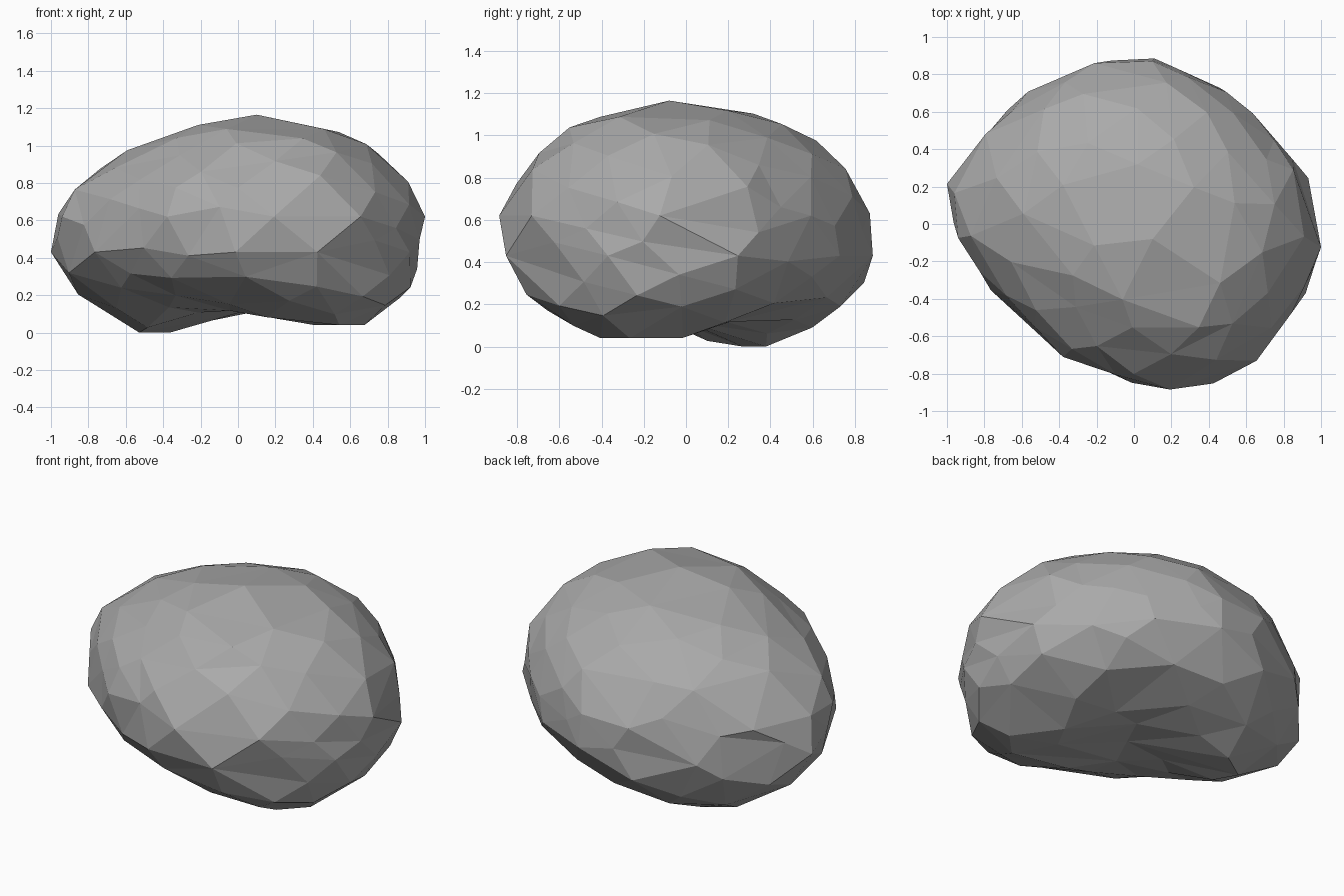
import bpy
import bmesh
import math
import random
from mathutils import Vector

cube = bpy.data.objects.get("Cube")
if cube:
    bpy.data.objects.remove(cube, do_unlink=True)
random.seed(4)

# Outline seen from above, counter-clockwise
OUTLINE = [(1, -.12), (.94, .25), (.63, .6), (.47, .73), (.12, .885), (-.23, .87),
           (-.56, .7), (-.82, .49), (-1, .2), (-.97, -.07), (-.77, -.37),
           (-.4, -.71), (-.02, -.86), (.18, -.885), (.42, -.86), (.65, -.73), (.92, -.37)]

# Levels: height, x min, x max, y min, y max, narrowing across the keel
LEVELS = [(0, .05, .05, 0, 0, .5), (0, -.55, .68, -.42, .4, .5),
          (.1, -.75, .86, -.6, .65, .72), (.26, -.93, .96, -.78, .83, .88),
          (.43, -1, .995, -.875, .885, .98), (.62, -.97, 1, -.885, .875, 1),
          (.75, -.91, .96, -.845, .845, 1), (.84, -.85, .89, -.78, .78, 1),
          (.95, -.65, .79, -.66, .67, 1), (1.06, -.43, .62, -.56, .47, 1),
          (1.14, -.12, .41, -.37, .22, 1), (1.165, -.05, .25, -.27, .1, 1),
          (1.165, .1, .1, -.08, -.08, 1)]
KEEL = Vector((-.81, .58))
ACROSS = Vector((.58, .81))


def latitude(level):
    width = (level[2] - level[1] + level[4] - level[3]) / 4
    return math.atan2((level[0] - .5) / .6, width / .94)


LATS = [latitude(level) for level in LEVELS]
BELLY_LOW, BELLY_HIGH = LATS[4], LATS[5]


def level_at(lat):
    """Blend the two neighbouring levels."""
    for i in range(len(LATS) - 1):
        if lat <= LATS[i + 1]:
            t = max(0, (lat - LATS[i]) / (LATS[i + 1] - LATS[i]))
            return [a + (b - a) * t for a, b in zip(LEVELS[i], LEVELS[i + 1])]
    return LEVELS[-1]


def outline_at(angle):
    """Point of the outline in the given direction."""
    d = Vector((math.cos(angle), math.sin(angle)))
    for i, a in enumerate(OUTLINE):
        a, b = Vector(a), Vector(OUTLINE[(i + 1) % len(OUTLINE)])
        if a.cross(d) >= -1e-6 and d.cross(b) >= -1e-6 and a.dot(d) > 0:
            return d * (a.cross(b) / d.cross(b - a))
    return d


def squeeze(p, narrow):
    return p - ACROSS * p.dot(ACROSS) * (1 - narrow)


def surface(d):
    """Point of the boulder in the given direction."""
    z, x0, x1, y0, y1, narrow = level_at(math.asin(max(-1, min(1, d.z))))
    ring = [squeeze(Vector(p), narrow) for p in OUTLINE]
    xs, ys = [p.x for p in ring], [p.y for p in ring]
    p = squeeze(outline_at(math.atan2(d.y, d.x)), narrow)
    x = x0 + (x1 - x0) * (p.x - min(xs)) / (max(xs) - min(xs))
    y = y0 + (y1 - y0) * (p.y - min(ys)) / (max(ys) - min(ys))
    # Arched underside, a little higher towards the front left end
    v = Vector((x, y)).dot(KEEL)
    arch = max(.12 * (1 - (v / .5) ** 2), 0 if v > 0 else .04)
    return Vector((x, y, z + arch * max(0, 1 - z / .26)))


def direction(lat, angle):
    return Vector((math.cos(lat) * math.cos(angle), math.cos(lat) * math.sin(angle), math.sin(lat)))


# Corners zigzag around the belly
points = []
for i, (x, y) in enumerate(OUTLINE):
    high = (i % 2 == 0) != (i > 3)
    points.append(direction(BELLY_HIGH if high else BELLY_LOW, math.atan2(y, x)))

# Corners at the top, the bottom and both ends of the keel
points += [direction(math.pi / 2, 0), direction(-math.pi / 2, 0)]
for turn in (-.3, .3, math.pi - .3, math.pi + .3):
    points.append(direction(LATS[1], math.atan2(KEEL.y, KEEL.x) + turn))

# Corners scattered evenly above and below the belly
COUNT = 140
for i in range(3, COUNT - 3):
    lat = math.asin(1 - 2 * (i + .5) / COUNT) + random.uniform(-.05, .05)
    p = direction(lat, i * math.pi * (3 - math.sqrt(5)) + random.uniform(-.07, .07))
    if all(p.angle(q) > .2 for q in points):
        points.append(p)

# Boulder: facets stretched between the corners
bm = bmesh.new()
for p in points:
    bm.verts.new(p)
bmesh.ops.convex_hull(bm, input=bm.verts[:])
for v in bm.verts:
    v.co = surface(v.co.normalized())
bmesh.ops.recalc_face_normals(bm, faces=bm.faces[:])
mesh = bpy.data.meshes.new("boulder")
bm.to_mesh(mesh)
bm.free()
boulder = bpy.data.objects.new("boulder", mesh)
bpy.context.collection.objects.link(boulder)

# Stone colour
stone = bpy.data.materials.new("stone_grey")
stone.use_nodes = True
stone.diffuse_color = (.4, .4, .4, 1)
stone.node_tree.nodes["Principled BSDF"].inputs["Base Color"].default_value = (.4, .4, .4, 1)
mesh.materials.append(stone)
